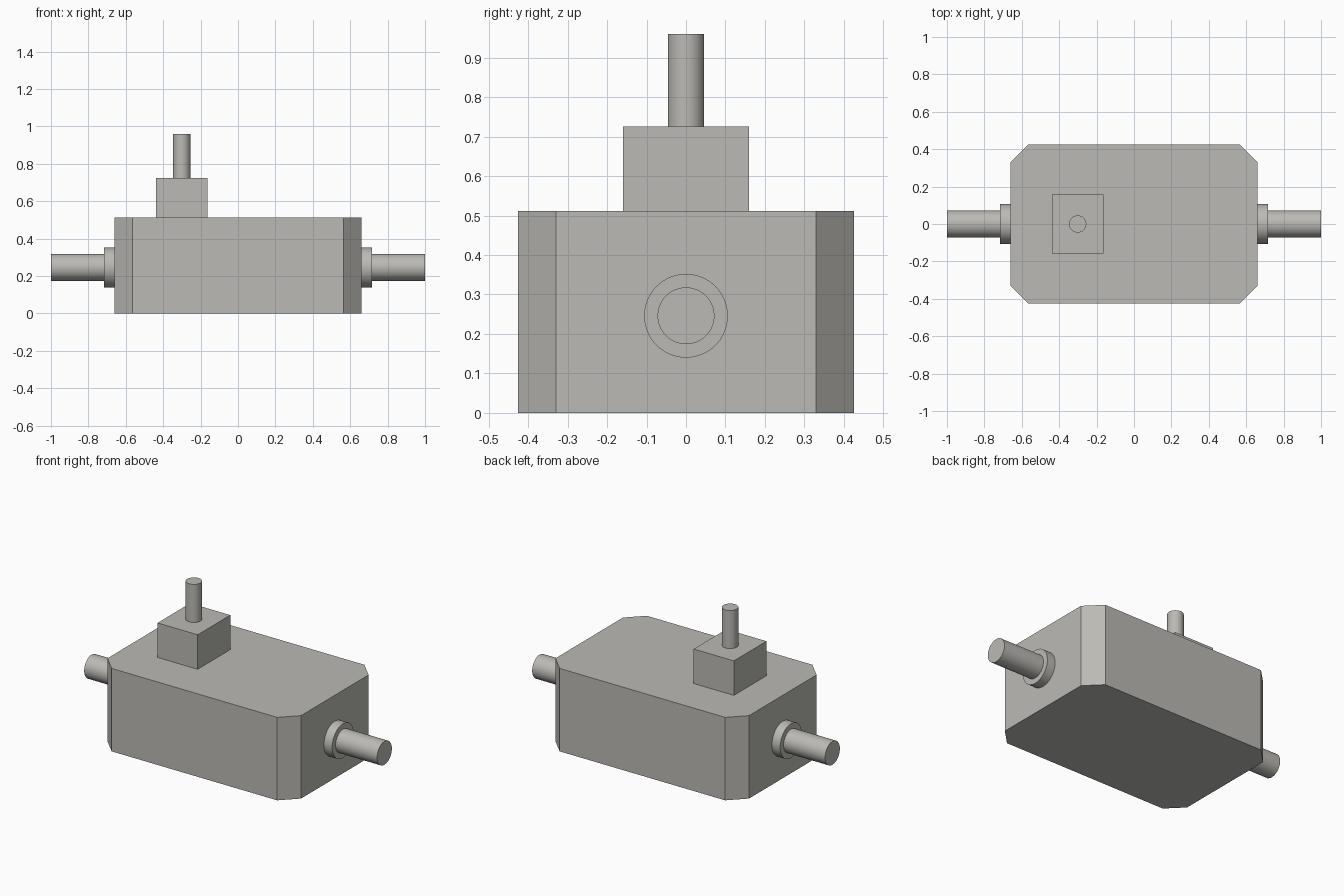
import bpy
import bmesh
from math import pi
from mathutils import Matrix

cube = bpy.data.objects.get("Cube")
if cube:
    bpy.data.objects.remove(cube, do_unlink=True)

# Single warm grey for the whole valve
COLOUR = (0.50, 0.49, 0.46, 1.0)
grey = bpy.data.materials.new("warm_grey")
grey.use_nodes = True
grey.diffuse_color = COLOUR
bsdf = next(n for n in grey.node_tree.nodes if n.type == "BSDF_PRINCIPLED")
bsdf.inputs["Base Color"].default_value = COLOUR
bsdf.inputs["Roughness"].default_value = 0.6


def finish(name, bm, smooth=False):
    mesh = bpy.data.meshes.new(name)
    bm.to_mesh(mesh)
    bm.free()
    mesh.materials.append(grey)
    obj = bpy.data.objects.new(name, mesh)
    bpy.context.collection.objects.link(obj)
    if smooth:
        bpy.ops.object.select_all(action="DESELECT")
        obj.select_set(True)
        bpy.context.view_layer.objects.active = obj
        bpy.ops.object.shade_smooth_by_angle(angle=pi / 6)
    return obj


def box(name, centre, size, chamfer=0):
    bm = bmesh.new()
    bmesh.ops.create_cube(bm, size=1)
    bmesh.ops.scale(bm, vec=size, verts=bm.verts)
    bmesh.ops.translate(bm, vec=centre, verts=bm.verts)
    if chamfer:
        # Cut the upright corners only
        upright = [e for e in bm.edges
                   if abs(e.verts[0].co.z - e.verts[1].co.z) > size[2] / 2]
        bmesh.ops.bevel(bm, geom=upright, offset=chamfer, segments=1,
                        affect="EDGES")
    return finish(name, bm)


def rod(name, centre, radius, length, axis="Z"):
    bm = bmesh.new()
    turn = Matrix.Rotation(pi / 2, 4, "Y") if axis == "X" else Matrix()
    bmesh.ops.create_cone(bm, cap_ends=True, segments=64, radius1=radius,
                          radius2=radius, depth=length,
                          matrix=Matrix.Translation(centre) @ turn)
    return finish(name, bm, smooth=True)


# Main housing with chamfered upright corners
box("housing", (0, 0, 0.256), (1.322, 0.85, 0.512), chamfer=0.096)

# Raised block and its upright stem
STEM_X = -0.301
box("stem_block", (STEM_X, 0, 0.6185), (0.274, 0.318, 0.213))
rod("stem", (STEM_X, 0, 0.842), 0.046, 0.236)

# Pipe and collar at each end
PIPE_Z = 0.246
for side, sign in (("left", 1), ("right", -1)):
    rod(side + "_pipe", (sign * 0.83, 0, PIPE_Z), 0.072, 0.34, "X")
    rod(side + "_collar", (sign * 0.689, 0, PIPE_Z), 0.106, 0.056, "X")
